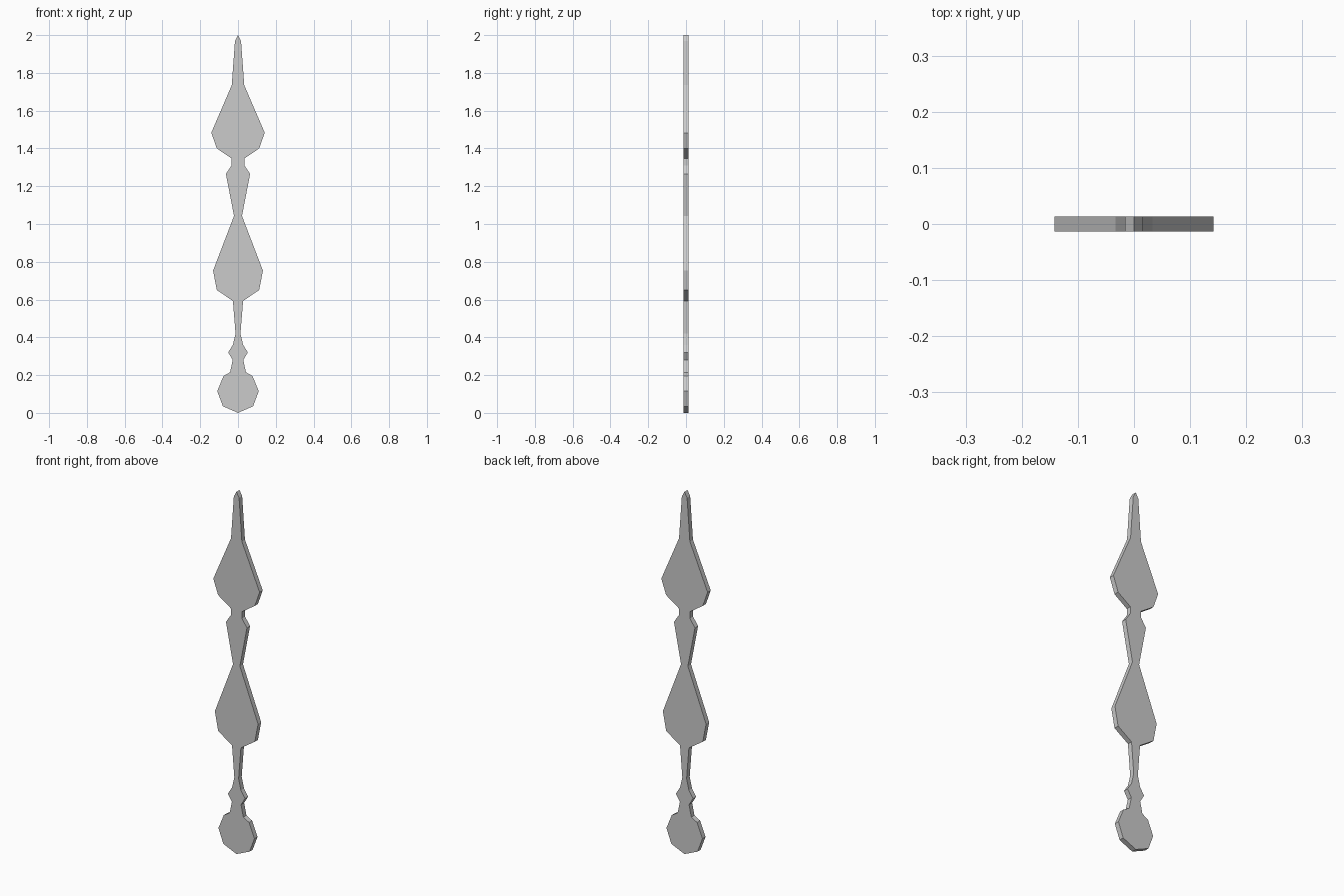
import bpy, bmesh
from mathutils import Vector

if "Cube" in bpy.data.objects:
    bpy.data.objects.remove(bpy.data.objects["Cube"])

THICKNESS = 0.027

# Right half of the silhouette (x, z), bottom to top
half = [(0, 0), (0.08, 0.035), (0.11, 0.115), (0.077, 0.195), (0.042, 0.215),
        (0.028, 0.28), (0.052, 0.32), (0.027, 0.36), (0.013, 0.42),
        (0.027, 0.593), (0.112, 0.65), (0.132, 0.753), (0.021, 1.043),
        (0.064, 1.265), (0.034, 1.31), (0.034, 1.347), (0.112, 1.40),
        (0.1415, 1.483), (0.033, 1.735), (0.016, 1.97), (0, 2.0)]

# Mirror into a closed outline
outline = half + [(-x, z) for x, z in reversed(half[1:-1])]

# Extrude the outline into a flat baluster board
bm = bmesh.new()
face = bm.faces.new([bm.verts.new((x, -THICKNESS / 2, z)) for x, z in outline])
ext = bmesh.ops.extrude_face_region(bm, geom=[face], use_keep_orig=True)
moved = [g for g in ext["geom"] if isinstance(g, bmesh.types.BMVert)]
bmesh.ops.translate(bm, verts=moved, vec=Vector((0, THICKNESS, 0)))
bmesh.ops.recalc_face_normals(bm, faces=bm.faces)

mesh = bpy.data.meshes.new("flat_baluster")
bm.to_mesh(mesh)
bm.free()
board = bpy.data.objects.new("flat_baluster", mesh)
bpy.context.collection.objects.link(board)
